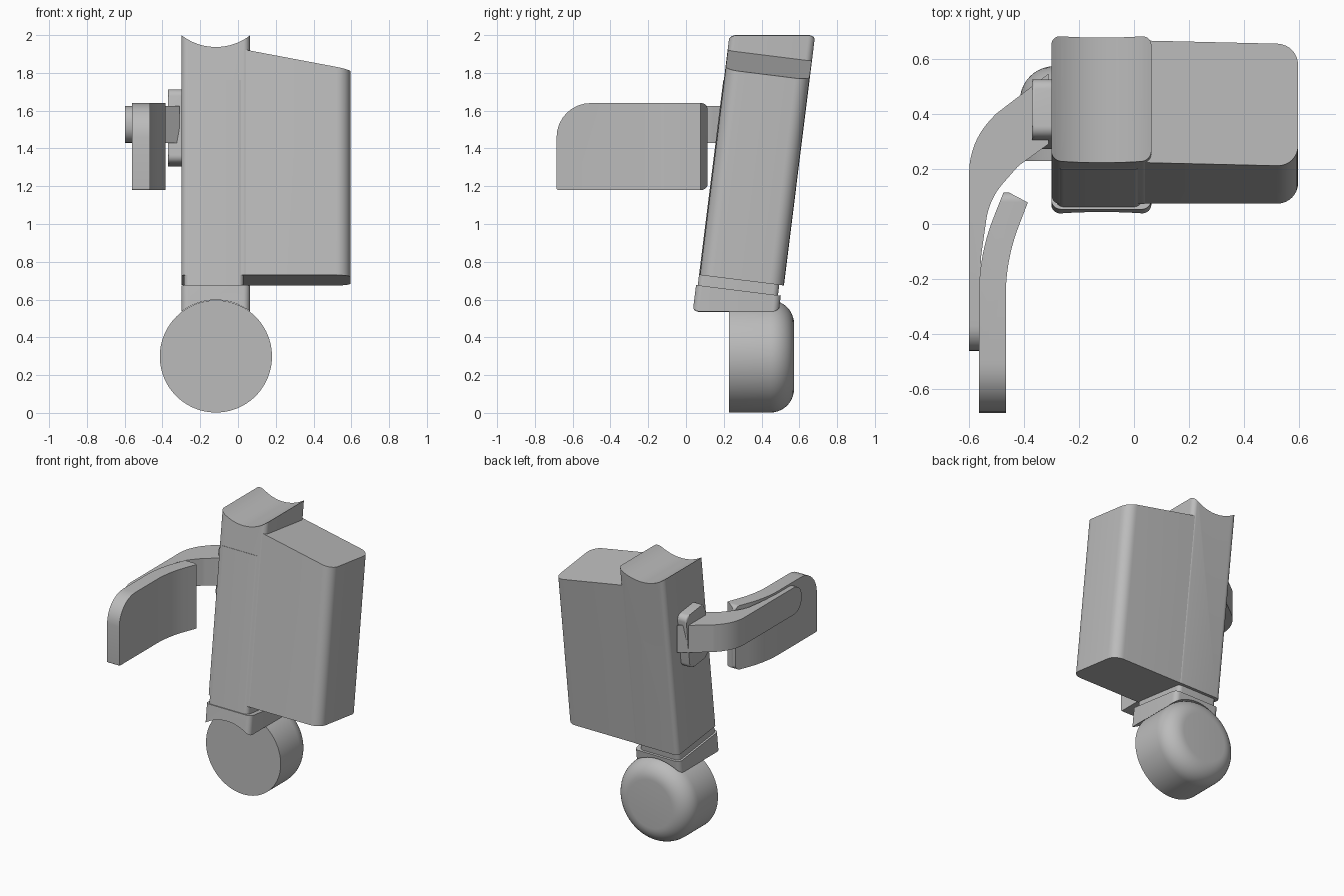
import bpy, bmesh, math
from mathutils import Matrix, Vector

if "Cube" in bpy.data.objects:
    bpy.data.objects.remove(bpy.data.objects["Cube"], do_unlink=True)

grey = bpy.data.materials.new("plain grey")
grey.use_nodes = True
grey.diffuse_color = (0.5, 0.5, 0.5, 1)
grey.node_tree.nodes["Principled BSDF"].inputs["Base Color"].default_value = (0.5, 0.5, 0.5, 1)

# Local frame of the leaning housing: origin at its lower front edge
LEAN = Matrix.Translation((0, 0.072, 0.73)) @ Matrix.Rotation(math.radians(-7.1), 4, "X")
WHEEL_X, WHEEL_R = -0.117, 0.297


def rounded(points, steps=8):
    """Outline from (u, v, radius) corners, each replaced by an arc."""
    out = []
    for i, (u, v, r) in enumerate(points):
        p = Vector((u, v))
        a = (Vector(points[i - 1][:2]) - p).normalized()
        b = (Vector(points[(i + 1) % len(points)][:2]) - p).normalized()
        half = a.angle(b) / 2
        if r <= 0 or half > 1.56:
            out.append(p)
            continue
        centre = p + (a + b).normalized() * (r / math.sin(half))
        start = p + a * (r / math.tan(half)) - centre
        end = p + b * (r / math.tan(half)) - centre
        sweep = start.angle_signed(end)
        for k in range(steps + 1):
            out.append(centre + Matrix.Rotation(-sweep * k / steps, 2) @ start)
    return out


def rect(x0, x1, y0, y1, r_left, r_right):
    return rounded([(x0, y0, r_left), (x1, y0, r_right), (x1, y1, r_right), (x0, y1, r_left)])


def prism(name, outline, lo, hi, axis="Z", matrix=None, bevel=0):
    """Extrude an outline along an axis from lo to hi."""
    place = {"Z": lambda u, v, w: (u, v, w),
             "Y": lambda u, v, w: (u, w, v),
             "X": lambda u, v, w: (w, u, v)}[axis]
    bm = bmesh.new()
    rings = [[bm.verts.new(place(p[0], p[1], w)) for p in outline] for w in (lo, hi)]
    bm.faces.new(rings[0])
    bm.faces.new(rings[1])
    n = len(outline)
    for i in range(n):
        j = (i + 1) % n
        bm.faces.new((rings[0][i], rings[0][j], rings[1][j], rings[1][i]))
    if bevel:
        rim = [e for e in bm.edges if e.verts[0] in rings[1] and e.verts[1] in rings[1]]
        bmesh.ops.bevel(bm, geom=rim, offset=bevel, segments=4, affect="EDGES", profile=0.5)
    bmesh.ops.recalc_face_normals(bm, faces=bm.faces)
    if matrix:
        bm.transform(matrix)
    mesh = bpy.data.meshes.new(name)
    bm.to_mesh(mesh)
    bm.free()
    mesh.materials.append(grey)
    obj = bpy.data.objects.new(name, mesh)
    bpy.context.collection.objects.link(obj)
    return obj


def combine(obj, cutter, operation):
    """Apply a boolean and discard the cutter."""
    mod = obj.modifiers.new("cut", "BOOLEAN")
    mod.object, mod.operation, mod.solver = cutter, operation, "EXACT"
    graph = bpy.context.evaluated_depsgraph_get()
    mesh = bpy.data.meshes.new_from_object(obj.evaluated_get(graph))
    obj.modifiers.clear()
    obj.data = mesh
    bpy.data.objects.remove(cutter, do_unlink=True)


def round_cutter(z):
    circle = [(WHEEL_X + WHEEL_R * math.cos(t * math.tau / 96),
               z + WHEEL_R * math.sin(t * math.tau / 96)) for t in range(96)]
    return prism("cutter", circle, -1, 2, "Y")


# Column with a cradle cut in its top
column = prism("column", rect(-0.30, 0.063, 0, 0.45, 0.035, 0.035), 0, 1.42, matrix=LEAN)
combine(column, round_cutter(2.234), "DIFFERENCE")

# Side housing with a sloping top
housing = prism("side_housing", rect(0, 0.595, 0.002, 0.448, 0, 0.075), 0, 1.2)
for v in housing.data.vertices:
    if v.co.z > 0.5:
        v.co.z -= 0.19 * (v.co.x - 0.05)
housing.data.transform(LEAN)

# Thin front panel that runs down into the neck
prism("neck_panel", rect(-0.285, 0.03, -0.003, 0.425, 0.03, 0.03), -0.07, 1.04, matrix=LEAN)

# Foot saddle resting on the wheel
foot = prism("foot_saddle", rect(-0.30, 0.063, -0.012, 0.44, 0.035, 0.035), -0.28, -0.055, matrix=LEAN)
combine(foot, round_cutter(0.301), "DIFFERENCE")

# Wheel: flat in front, generously rounded at the back
profile = [(0, 0.228), (WHEEL_R, 0.228)]
for k in range(11):
    a = k * math.pi / 20
    profile.append((WHEEL_R - 0.125 + 0.125 * math.cos(a), 0.447 + 0.125 * math.sin(a)))
profile.append((0, 0.572))
bm = bmesh.new()
verts = [bm.verts.new((r, y, 0)) for r, y in profile]
edges = [bm.edges.new(pair) for pair in zip(verts, verts[1:])]
bmesh.ops.spin(bm, geom=verts + edges, cent=(0, 0, 0), axis=(0, 1, 0), angle=math.tau, steps=96)
bmesh.ops.remove_doubles(bm, verts=bm.verts, dist=0.0002)
bmesh.ops.recalc_face_normals(bm, faces=bm.faces)
bm.transform(Matrix.Translation((WHEEL_X, 0, 0.299)))
wheel_mesh = bpy.data.meshes.new("wheel")
bm.to_mesh(wheel_mesh)
bm.free()
wheel_mesh.materials.append(grey)
bpy.context.collection.objects.link(bpy.data.objects.new("wheel", wheel_mesh))

# Mounting plate on the outer side
prism("mount_plate", rounded([(0.12, 0.615, 0.04), (0.335, 0.615, 0.04),
                              (0.335, 1.01, 0.04), (0.12, 1.01, 0.04)]),
      -0.28, -0.37, "X", LEAN, bevel=0.012)

# Curved arm: plan outline crossed with a rounded-end side outline
arm = prism("arm", rounded([(-0.31, 0.545, 0), (-0.31, 0.29, 0), (-0.42, 0.21, 0.1),
                            (-0.525, 0.09, 0.25), (-0.555, -0.12, 0.3), (-0.56, -0.46, 0),
                            (-0.598, -0.46, 0), (-0.598, 0.295, 0.28), (-0.50, 0.40, 0.1)]),
            1.3, 1.75)
arm_side = prism("arm_side", rounded([(-0.46, 1.43, 0.09), (0.7, 1.43, 0), (0.7, 1.625, 0),
                                      (-0.46, 1.625, 0.09)]), -0.9, 0, "X")
combine(arm, arm_side, "INTERSECT")

# Curved pad: plan outline crossed with a side outline
pad = prism("pad", rounded([(-0.465, -0.685, 0), (-0.465, -0.13, 0.7), (-0.385, 0.078, 0),
                            (-0.47, 0.123, 0), (-0.562, -0.11, 0.75), (-0.562, -0.685, 0)], 14),
            1.0, 1.8)
pad_side = prism("pad_side", rounded([(-0.685, 1.18, 0.008), (0.115, 1.18, 0.035),
                                      (0.115, 1.64, 0.035), (-0.685, 1.64, 0.18)]), -0.9, 0, "X")
combine(pad, pad_side, "INTERSECT")

# Smooth shading with sharp edges kept
bpy.ops.object.select_all(action="DESELECT")
parts = [o for o in bpy.context.scene.objects if o.type == "MESH" and o.data.materials[:1] == [grey]]
for o in parts:
    o.select_set(True)
bpy.context.view_layer.objects.active = parts[0]
bpy.ops.object.shade_smooth_by_angle(angle=math.radians(30))
